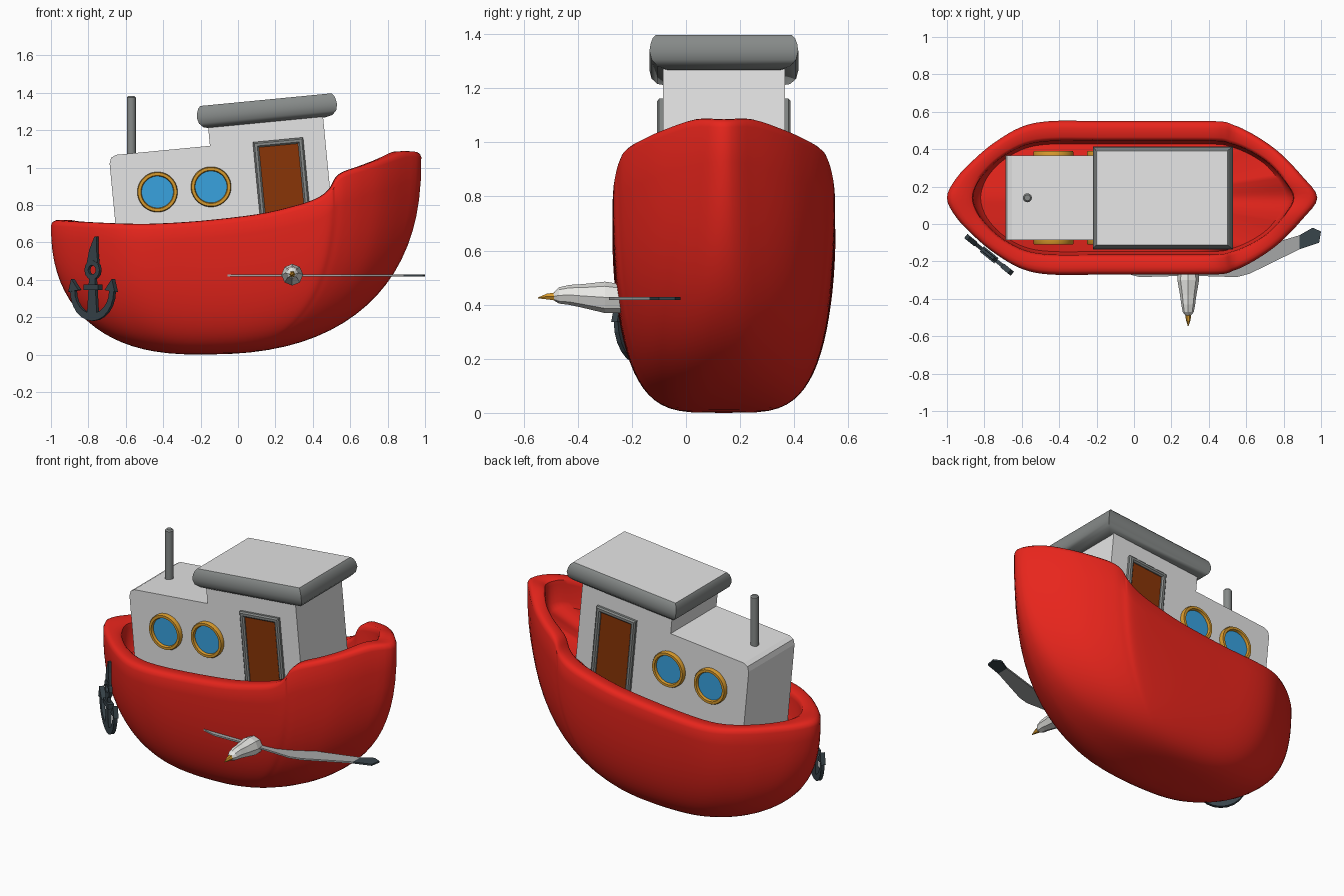
import bpy, bmesh, math
from mathutils import Matrix, Vector

cube = bpy.data.objects.get("Cube")
if cube:
    bpy.data.objects.remove(cube)


def material(name, rgb):
    m = bpy.data.materials.new(name)
    m.use_nodes = True
    m.diffuse_color = (*rgb, 1)
    m.node_tree.nodes["Principled BSDF"].inputs["Base Color"].default_value = (*rgb, 1)
    return m


RED = material("hull red", (0.83, 0.019, 0.012))
PALE = material("pale grey", (0.78, 0.78, 0.78))
GREY = material("mid grey", (0.24, 0.255, 0.25))
GOLD = material("brass", (0.68, 0.32, 0.025))
BLUE = material("glass blue", (0.04, 0.36, 0.74))
BROWN = material("door brown", (0.25, 0.035, 0.002))
DARK = material("dark slate", (0.04, 0.058, 0.07))
WHITE = material("feather white", (0.83, 0.83, 0.8))
WING = material("wing grey", (0.38, 0.39, 0.39))


def loft(name, rings, mats, M=Matrix(), caps=True, loop=False, smooth=None):
    """Skin a list of equal-length rings into one object."""
    bm = bmesh.new()
    vs = [[bm.verts.new(M @ Vector(p)) for p in r] for r in rings]
    n = len(vs[0])
    pairs = list(zip(vs, vs[1:])) + ([(vs[-1], vs[0])] if loop else [])
    for a, b in pairs:
        for i in range(n):
            bm.faces.new((a[i], a[(i + 1) % n], b[(i + 1) % n], b[i]))
    if caps and not loop:
        bm.faces.new(vs[0])
        bm.faces.new(vs[-1]).material_index = len(mats) - 1
    bmesh.ops.remove_doubles(bm, verts=bm.verts, dist=1e-5)
    bmesh.ops.recalc_face_normals(bm, faces=bm.faces)
    me = bpy.data.meshes.new(name)
    bm.to_mesh(me)
    bm.free()
    for m in mats:
        me.materials.append(m)
    ob = bpy.data.objects.new(name, me)
    bpy.context.collection.objects.link(ob)
    if smooth:
        bpy.ops.object.select_all(action="DESELECT")
        ob.select_set(True)
        bpy.context.view_layer.objects.active = ob
        bpy.ops.object.shade_smooth_by_angle(angle=math.radians(smooth))
    return ob


def prism(name, pts, a, b, mat, M=Matrix()):
    return loft(name, [[(x, y, z) for x, y in pts] for z in (a, b)], [mat], M)


def circle(r, z, n=32, cx=0, cy=0):
    return [(cx + r * math.cos(k * math.tau / n), cy + r * math.sin(k * math.tau / n), z)
            for k in range(n)]


def rect(x0, x1, y0, y1):
    return [(x0, y0), (x1, y0), (x1, y1), (x0, y1)]


def upright(s=1):
    """Stand a flat drawing up, with its depth running along s * y."""
    return Matrix(((1, 0, 0, 0), (0, 0, s, 0), (0, 1, 0, 0), (0, 0, 0, 1)))


# Hull: half outline as x, half width, rim height, mirrored and smoothed
CY = 0.14
half = [(-1, 0, .72), (-.95, .105, .715), (-.85, .21, .71), (-.74, .3, .705), (-.6, .38, .7),
        (-.45, .41, .7), (-.2, .411, .715), (.1, .411, .75), (.3, .411, .795), (.42, .41, .835),
        (.49, .405, .885), (.53, .39, .95), (.58, .37, .982), (.67, .32, 1.01), (.78, .24, 1.045),
        (.9, .115, 1.085), (.98, 0, 1.085)]
ctrl = [Vector(p) for p in half] + [Vector((x, -w, z)) for x, w, z in half[-2:0:-1]]
outline = []
for i in range(len(ctrl)):
    p0, p1, p2, p3 = (ctrl[(i + k) % len(ctrl)] for k in (-1, 0, 1, 2))
    for t in (0, .25, .5, .75):
        outline.append(p1 + .5 * t * (p2 - p0 + t * (2 * p0 - 5 * p1 + 4 * p2 - p3
                                                     + t * (3 * (p1 - p2) + p3 - p0))))
KEEL_X, POWER, STEPS = -0.2, 2 / 2.45, 20
rings = []
for k in range(STEPS + 1):
    t = k / STEPS * math.pi / 2
    u = math.sin(t) ** POWER
    v = 1 - max(math.cos(t), 0) ** POWER
    ring = []
    for x, w, z in outline:
        sheer = .72 + .36 * ((x + 1) / 2) ** 3
        # The lower body is fuller at the ends than the rim
        full = math.copysign(.411 * max(1 - abs(x + .01) ** 2.5 / .975, 0) ** .4, w)
        if abs(w) > .001:
            w += (full - w) * (1 - v) ** 2
        ring.append((KEEL_X + (x - KEEL_X) * u, CY + w * u ** .6,
                     v * sheer + v ** 4 * (z - sheer) - .03 * v ** 4))
    rings.append(ring)


def inset(x, sx):
    return x * (1 - (1 - sx) * min(abs(x), 1) ** 3)


# Rounded rim, then the inner wall
for sx, sy, drop in ((.992, .98, .012), (.975, .95, .002), (.95, .9, 0), (.885, .79, .002),
                     (.865, .755, .012), (.86, .74, .035), (.85, .73, .14), (.82, .7, .17)):
    rings.append([(inset(x, sx), CY + w * sy, z - drop) for x, w, z in outline])
# Deck centre
rings.append([(0, CY, .6)] * len(outline))
loft("hull", rings, [RED], caps=False, smooth=45)

# Cabin, tilted with the sheer of the deck
CAB = Matrix.Translation((0, CY, .6)) @ Matrix.Rotation(math.radians(-5.5), 4, "Y")
prism("cabin", [(-.643, -.08), (.517, -.08), (.517, .64), (-.1, .64), (-.1, .528),
                (-.605, .528), (-.632, .515), (-.643, .485)], -.225, .225, PALE, CAB @ upright())

# Roof with a thick rounded edge and a pale top
roof = []
for d, z in ((.07, .62), (.03, .63), (.008, .652), (0, .683), (.004, .71), (.012, .732), (.024, .745)):
    roof.append([(x, y, z) for x, y in rect(-.155 + d, .598 - d, -.275 + d, .275 - d)])
loft("roof", roof, [GREY, PALE], CAB, smooth=40)

# Funnel
loft("funnel", [circle(.024, z, 16, -.57, CY) for z in (1.04, 1.374)]
     + [circle(.016, 1.382, 16, -.57, CY)], [GREY], smooth=40)

# Portholes and doors on both sides
for s, side in ((-1, "right"), (1, "left")):
    wall = CAB @ upright(s) @ Matrix.Translation((0, 0, .225))
    for n, x in enumerate((-.403, -.115)):
        at = wall @ Matrix.Translation((x, .309, 0))
        loft(f"porthole_frame_{side}_{n + 1}",
             [circle(r, z) for r, z in ((.108, -.01), (.108, .018), (.104, .025),
                                        (.089, .025), (.085, .016), (.085, -.01))],
             [GOLD], at, loop=True, smooth=40)
        loft(f"porthole_glass_{side}_{n + 1}", [circle(.087, -.01), circle(.087, .009)], [BLUE], at)
    prism(f"door_panel_{side}", rect(.155, .375, -.02, .505), -.01, .007, BROWN, wall)
    frame = []
    for d, z in ((0, -.01), (0, .014), (.008, .022), (.022, .022), (.03, .014), (.03, -.01)):
        frame.append([(x, y, z) for x, y in rect(.13 + d, .4 - d, -.05 + d, .525 - d)])
    loft(f"door_frame_{side}", frame, [GREY], wall, loop=True)

# Anchor hanging at the bow
ANC = Matrix.Translation((-.775, -.165, 0)) @ Matrix.Rotation(math.radians(-39), 4, "Z") @ upright()
arcs = [math.pi * (1 + k / 12) for k in range(13)]
prism("anchor_arms", [(.15 * math.cos(a), .34 + .16 * math.sin(a)) for a in arcs]
      + [(.118 * math.cos(a), .34 + .12 * math.sin(a)) for a in reversed(arcs)],
      -.01, .01, DARK, ANC)
for s, side in ((-1, "right"), (1, "left")):
    prism(f"anchor_fluke_{side}", [(s * .14, .405), (s * .16, .335), (s * .09, .345)],
          -.014, .014, DARK, ANC)
prism("anchor_shank", [(-.035, .2), (.035, .2), (.018, .43), (-.018, .43)], -.01, .01, DARK, ANC)
prism("anchor_stock", rect(-.05, .05, .345, .375), -.018, .018, DARK, ANC)
loft("anchor_ring", [circle(r, z, 12, 0, .452) for r, z in
                     ((.052, -.01), (.052, .01), (.026, .01), (.026, -.01))],
     [DARK], ANC, loop=True)
prism("anchor_rope", [(-.04, .48), (.04, .48), (.03, .56), (.03, .63), (.015, .63), (-.02, .56)],
      -.008, .008, DARK, ANC)

# Gull in flight beside the hull
BIRD_X = .29
body = [(-.492, .012, .43), (-.47, .03, .434), (-.43, .037, .436), (-.38, .044, .432),
        (-.3, .058, .427), (-.2, .05, .42), (-.03, .02, .42)]
loft("gull_body", [[(x, y, z) for x, z, _ in circle(r, 0, 8, BIRD_X, h)] for y, r, h in body], [WHITE])
beak = [(-.475, .018, .43), (-.515, .012, .43), (-.546, .002, .425)]
loft("gull_beak", [[(x, y, z) for x, z, _ in circle(r, 0, 6, BIRD_X, h)] for y, r, h in beak], [GOLD])
for s, side in ((-1, "right"), (1, "left")):
    at = Matrix.Translation((BIRD_X, 0, .423)) @ Matrix.Scale(s, 4, (1, 0, 0))
    prism(f"gull_wing_{side}", [(0, -.27), (.06, -.278), (.26, -.284), (.33, -.265), (.595, -.135),
                                (.595, -.06), (.33, -.14), (0, -.13)], -.005, .005, WING, at)
    prism(f"gull_wing_tip_{side}", [(.595, -.135), (.7, -.1), (.71, -.04), (.665, -.02),
                                    (.595, -.06)], -.005, .005, DARK, at)
